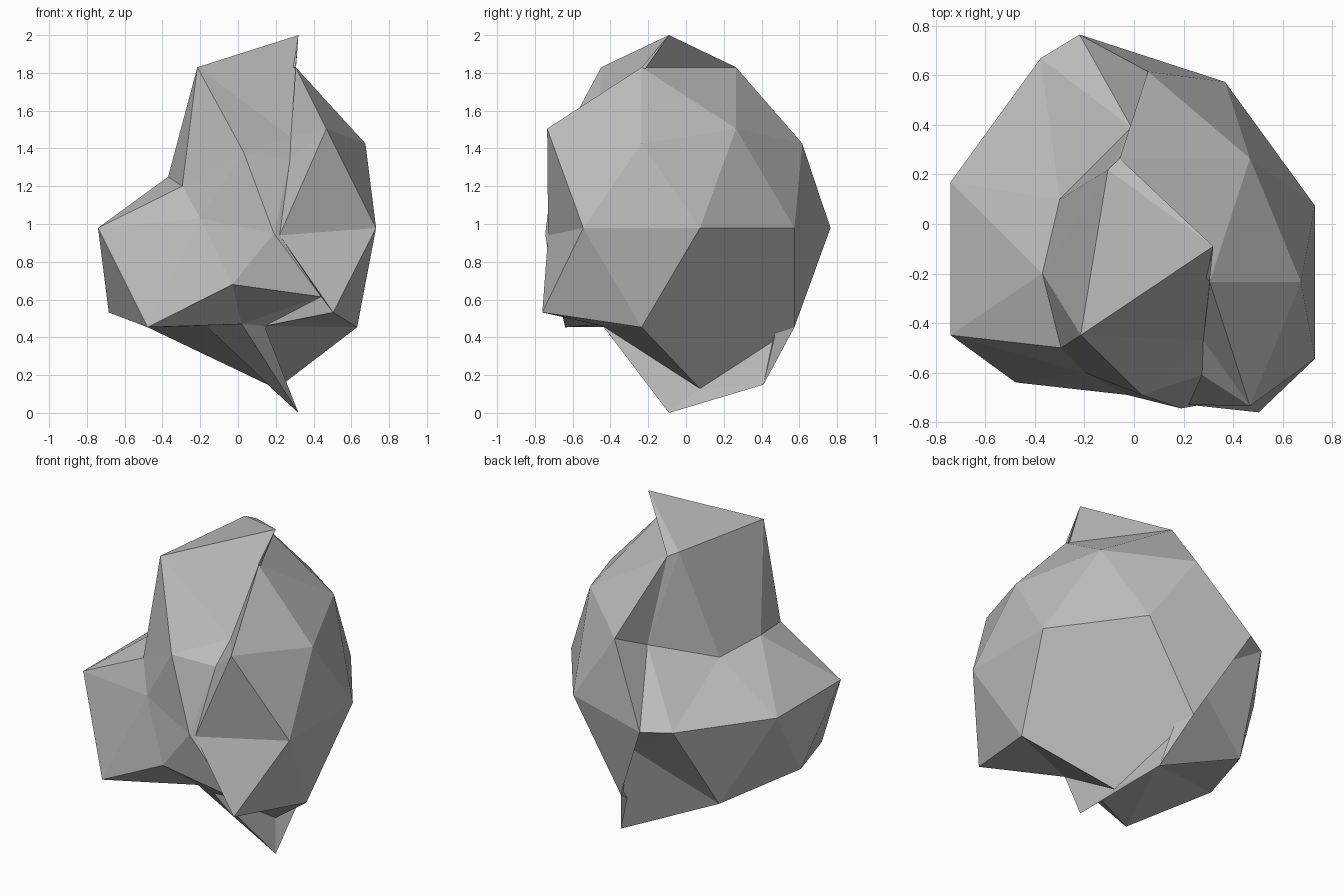
import bpy, bmesh, math
from mathutils import Vector

# Three shifted shells of one unit icosphere
RIGHT = Vector((-0.22, -0.235, 0.979))
LEFT = Vector((0.21, -0.14, 0.979))
CROWN = Vector((0.32, -0.09, 1.0))

# keys: (height * 100, angle in degrees) on the unit icosphere
left_keys = {(0, 126), (0, 162), (0, 198), (-45, 180), (-53, 144), (-53, 216), (85, 216)}
crown_keys = {(100, 0), (-100, 0), (-85, 108), (85, 144)}

# Dented points between the shells
dents = {
    (85, 288): (0.28, -0.47, 1.46),
    (53, 108): (-0.01, 0.39, 1.32),
    (53, 180): (-0.37, -0.20, 1.25),
    (53, 252): (0.03, -0.69, 1.38),
    (45, 144): (-0.30, 0.10, 1.21),
    (45, 216): (-0.295, -0.50, 1.20),
    (45, 288): (0.275, -0.61, 1.34),
    (0, 234): (-0.20, -0.60, 1.03),
    (0, 270): (0.19, -0.745, 0.95),
    (0, 306): (0.22, -0.73, 0.94),
    (-45, 108): (0.02, 0.55, 0.75),
    (-45, 252): (-0.03, -0.69, 0.68),
    (-53, 288): (0.44, -0.70, 0.615),
    (-85, 180): (-0.17, 0.0, 0.46),
    (-85, 252): (0.02, -0.42, 0.47),
    (-85, 324): (0.14, -0.44, 0.46),
}


def key(co):
    if math.hypot(co.x, co.y) < 0.01:
        return (round(co.z * 100), 0)
    return (round(co.z * 100), round(math.degrees(math.atan2(co.y, co.x))) % 360)


# Rock body
bm = bmesh.new()
bmesh.ops.create_icosphere(bm, subdivisions=2, radius=1.0)
for v in bm.verts:
    k = key(v.co)
    if k in dents:
        v.co = dents[k]
    elif k in left_keys:
        v.co += LEFT
    elif k in crown_keys:
        v.co += CROWN
    elif k == (-45, 36):          # flat five-sided facet
        v.co = v.co * 0.8507 + RIGHT
    else:
        v.co += RIGHT

mesh = bpy.data.meshes.new("rock")
bm.to_mesh(mesh)
bm.free()
rock = bpy.data.objects.new("rock", mesh)
bpy.context.collection.objects.link(rock)

# Stone grey
grey = bpy.data.materials.new("stone grey")
grey.diffuse_color = (0.5, 0.5, 0.5, 1)
mesh.materials.append(grey)
